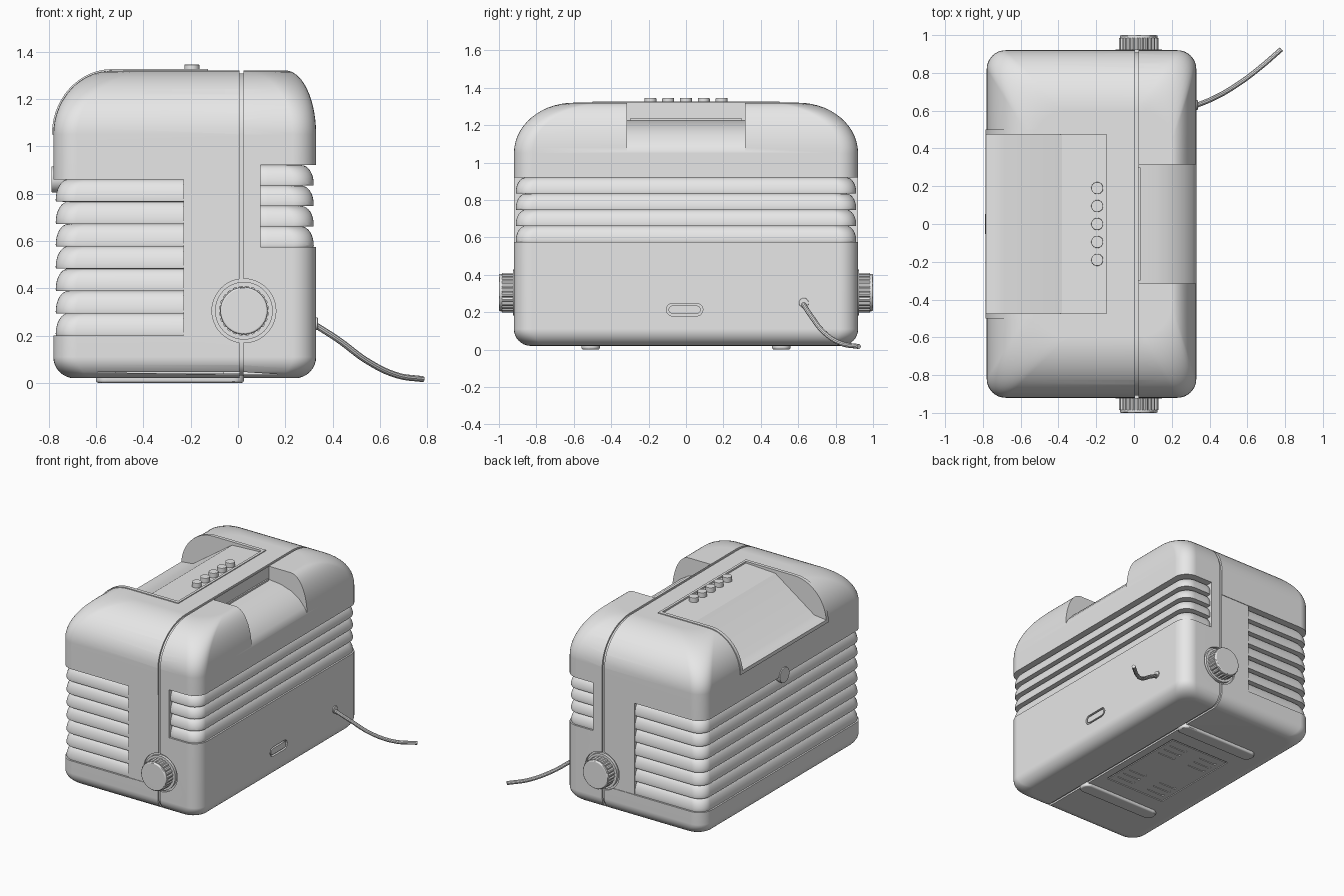
import bpy, bmesh, math
from math import sin, cos, pi

if "Cube" in bpy.data.objects:
    bpy.data.objects.remove(bpy.data.objects["Cube"])

grey = bpy.data.materials.new("plain_grey")
grey.diffuse_color = (0.8, 0.8, 0.8, 1)
grey.use_nodes = True
grey.node_tree.nodes["Principled BSDF"].inputs["Base Color"].default_value = grey.diffuse_color


def make(name, rings, closed=False):
    """Loft a solid through rings of points; cap the ends unless closed."""
    bm = bmesh.new()
    vs = [[bm.verts.new(p) for p in r] for r in rings]
    n, m = len(vs[0]), len(vs)
    for i in range(m if closed else m - 1):
        a, b = vs[i], vs[(i + 1) % m]
        for j in range(n):
            k = (j + 1) % n
            bm.faces.new((a[j], a[k], b[k], b[j]))
    if not closed:
        bm.faces.new(vs[0])
        bm.faces.new(vs[-1])
    bmesh.ops.recalc_face_normals(bm, faces=bm.faces)
    me = bpy.data.meshes.new(name)
    bm.to_mesh(me)
    bm.free()
    ob = bpy.data.objects.new(name, me)
    bpy.context.collection.objects.link(ob)
    me.materials.append(grey)
    return ob


def activate(ob):
    bpy.ops.object.select_all(action='DESELECT')
    ob.select_set(True)
    bpy.context.view_layer.objects.active = ob


def prism(name, pts, axis, lo, hi):
    put = {'x': lambda u, v, t: (t, u, v), 'y': lambda u, v, t: (u, t, v),
           'z': lambda u, v, t: (u, v, t)}[axis]
    return make(name, [[put(u, v, t) for u, v in pts] for t in (lo, hi)])


def box(name, x0, x1, y0, y1, z0, z1):
    return prism(name, [(x0, y0), (x1, y0), (x1, y1), (x0, y1)], 'z', z0, z1)


def circle(cu, cv, r, n=48):
    return [(cu + r * cos(2 * pi * i / n), cv + r * sin(2 * pi * i / n)) for i in range(n)]


def rounded(x0, x1, y0, y1, r, n=8):
    pts = []
    for q, (cx, cy) in enumerate([(x1 - r, y1 - r), (x0 + r, y1 - r), (x0 + r, y0 + r), (x1 - r, y0 + r)]):
        for i in range(n + 1):
            a = (q + i / n) * pi / 2
            pts.append((cx + r * cos(a), cy + r * sin(a)))
    return pts


def bevel(ob, width, segments=3):
    m = ob.modifiers.new("bevel", 'BEVEL')
    m.width, m.segments, m.limit_method = width, segments, 'ANGLE'
    activate(ob)
    bpy.ops.object.modifier_apply(modifier=m.name)
    return ob


def cut(ob, cutter, keep=False):
    m = ob.modifiers.new("cut", 'BOOLEAN')
    m.operation, m.solver, m.object = 'DIFFERENCE', 'EXACT', cutter
    activate(ob)
    bpy.ops.object.modifier_apply(modifier=m.name)
    if not keep:
        bpy.data.objects.remove(cutter)


X0, X1, Y = -0.78, 0.33, 0.92


def ring(z, left, right, side, r):
    return [(x, y, z) for x, y in rounded(X0 + left, X1 - right, -Y + side, Y - side, r)]


# body shell: rounded bottom, straight walls, pillowed top
rings, section = [], []
for i in range(9):
    a = i / 8 * pi / 2
    d, z = 0.09 * (1 - sin(a)), 0.02 + 0.09 * (1 - cos(a))
    rings.append(ring(z, d, d, d, 0.1))
    section.append((Y - d, z))
for i in range(15):
    a = i / 14 * pi / 2
    c, z = 1 - cos(a), 1.05 + 0.27 * sin(a)
    rings.append(ring(z, 0.25 * c, 0.13 * c, 0.32 * c, 0.1 + 0.08 * c))
    section.append((Y - 0.32 * c, z))
body = make("body", rings)

# seam groove running all round the body
loop = section + [(-y, z) for y, z in reversed(section)]
groove = []
for i, (y, z) in enumerate(loop):
    (ya, za), (yb, zb) = loop[i - 1], loop[(i + 1) % len(loop)]
    l = math.hypot(yb - ya, zb - za)
    ny, nz = (zb - za) / l, -(yb - ya) / l
    groove.append([(x, y + ny * o, z + nz * o)
                   for x, o in ((0.006, -0.012), (0.024, -0.012), (0.024, 0.02), (0.006, 0.02))])
cut(body, make("groove_cutter", groove, closed=True))

# recesses for the louvres, and the flat panels beside them
cut(body, box("cutter", -1, -0.23, -1.1, 1.1, 0.2, 0.86))
cut(body, box("cutter", 0.095, 1, -1.1, 1.1, 0.575, 0.92))
for s in (-1, 1):
    cut(body, box("cutter", -0.25, 0.007, min(s * 0.916, s * 1.1), max(s * 0.916, s * 1.1), 0.201, 0.859))


def louvres(name, x0, x1, top, bottom, count):
    out = []
    h = (top - bottom) / count
    for k in range(count):
        z1 = top - k * h
        for i in range(9):
            a = i / 8 * pi / 2
            d, z = 0.062 - 0.052 * sin(a), z1 - h * 0.93 * (1 - cos(a))
            out.append((d, z))
        out += [(0.012, z1 - h), (0.068, z1 - h - 0.0005)]
    return make(name, [[(x, y, z) for x, y in
                        rounded(x0 + (d if x0 < -0.5 else 0), x1 - (d if x1 > 0.2 else 0),
                                -Y + d, Y - d, 0.085)] for d, z in out])


front_louvres = louvres("front_louvres", X0, -0.05, 0.86, 0.2, 7)
back_louvres = louvres("back_louvres", 0.04, X1, 0.92, 0.575, 4)

# finger scoop behind the seam
scoop = prism("scoop_cutter", [(0.025, 1.5), (0.025, 1.225), (0.12, 1.215), (0.2, 1.19), (0.265, 1.15),
                               (0.31, 1.1), (0.34, 1.04), (0.5, 1.04), (0.5, 1.5)], 'y', -0.315, 0.315)
cut(body, scoop)
scoop_lip = box("scoop_lip", 0.015, 0.035, -0.3, 0.3, 1.215, 1.236)

# raised display frame following the top curve
arc = [(-0.53 - 0.25 * cos(i / 14 * pi / 2), 1.05 + 0.27 * sin(i / 14 * pi / 2)) for i in range(15)]
arc.append((-0.127, 1.32))
outer = [(-0.53 + (x + 0.53) * 1.024 if x < -0.53 else x, 1.05 + (z - 1.05) * 1.022) for x, z in arc]
inner = [(-0.53 + (x + 0.53) * 0.9 if x < -0.53 else x, 1.05 + (z - 1.05) * 0.9) for x, z in arc]
frame = prism("display_frame", outer + inner[::-1], 'y', -0.5, 0.5)
window = prism("window_cutter", [(-0.9, 1.062), (-0.69, 1.085), (-0.38, 1.302), (-0.145, 1.314),
                                 (-0.145, 1.5), (-0.9, 1.5)], 'y', -0.475, 0.475)
cut(body, window, keep=True)
cut(frame, window)

# row of buttons
buttons = [bevel(prism("button", circle(-0.195, 0.095 * i, 0.032, 24), 'z', 1.29, 1.345), 0.004, 2)
           for i in range(-2, 3)]

# round badge on the front
badge = bevel(prism("front_disc", circle(0, 0.86, 0.055, 32), 'x', -0.788, -0.72), 0.004, 2)

# fluted knobs on both ends
knobs = []
KX, KZ = 0.025, 0.305
for s in (-1, 1):
    cut(body, prism("cutter", circle(KX, KZ, 0.135), 'y', *sorted((s * 0.905, s * 1.1))))
    flutes = [(KX + r * cos(a), KZ + r * sin(a)) for i in range(72)
              for r, a in [(0.099 if i % 3 == 0 else 0.106, 2 * pi * i / 72)]]
    knobs += [prism("knob_collar", circle(KX, KZ, 0.122), 'y', *sorted((s * 0.88, s * 0.925))),
              prism("knob_grip", flutes, 'y', *sorted((s * 0.9, s * 0.985))),
              bevel(prism("knob_cap", circle(KX, KZ, 0.1), 'y', *sorted((s * 0.9, s))), 0.008)]

# socket on the back
cut(body, prism("cutter", rounded(-0.105, 0.09, 0.18, 0.247, 0.033), 'x', 0.315, 0.5))
socket = prism("socket", rounded(-0.093, 0.078, 0.192, 0.235, 0.021), 'x', 0.3, 0.329)

# underside: shallow hatch with vent slots, and two foot bars
cut(body, box("cutter", -0.53, -0.05, -0.34, 0.34, -0.1, 0.026))
hatch = box("hatch", -0.52, -0.06, -0.33, 0.33, 0.021, 0.06)
for x in (-0.42, -0.16):
    for y in (-0.27, -0.21, -0.15, 0.15, 0.21, 0.27):
        cut(hatch, prism("cutter", rounded(x - 0.07, x + 0.07, y - 0.012, y + 0.012, 0.011, 3), 'z', -0.1, 0.035))
feet = [bevel(prism("foot_bar", rounded(-0.6, 0.025, y - 0.05, y + 0.05, 0.045), 'z', 0, 0.04), 0.012)
        for y in (-0.51, 0.51)]

# power cord with grommet
grommet = bevel(prism("cord_grommet", circle(0.63, 0.25, 0.026, 24), 'x', 0.3, 0.338), 0.004, 2)
cu = bpy.data.curves.new("power_cord", 'CURVE')
cu.dimensions, cu.bevel_depth, cu.bevel_resolution, cu.use_fill_caps = '3D', 0.013, 3, True
path = [(0.31, 0.62, 0.255), (0.42, 0.665, 0.185), (0.55, 0.74, 0.09), (0.67, 0.83, 0.033), (0.78, 0.925, 0.016)]
sp = cu.splines.new('BEZIER')
sp.bezier_points.add(len(path) - 1)
for p, co in zip(sp.bezier_points, path):
    p.co, p.handle_left_type, p.handle_right_type = co, 'AUTO', 'AUTO'
cord = bpy.data.objects.new("power_cord", cu)
bpy.context.collection.objects.link(cord)
cu.materials.append(grey)
activate(cord)
bpy.ops.object.convert(target='MESH')

# smooth shading with crisp edges
for ob in list(bpy.context.scene.objects):
    activate(ob)
    bpy.ops.object.shade_smooth_by_angle(angle=math.radians(30))
    m = ob.modifiers.new("normals", 'WEIGHTED_NORMAL')
    m.keep_sharp = True
